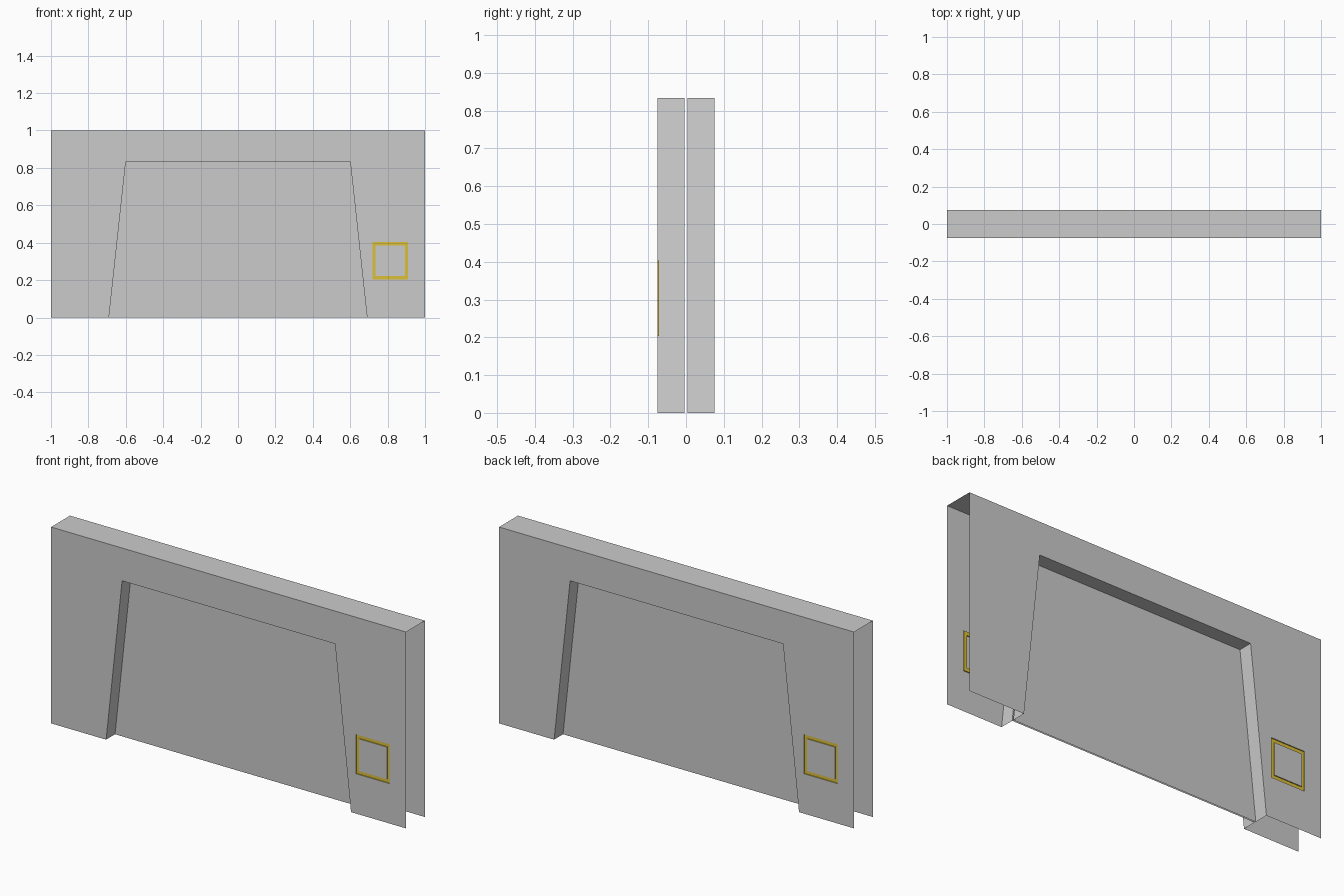
import bpy

if "Cube" in bpy.data.objects:
    bpy.data.objects.remove(bpy.data.objects["Cube"])

T = 0.076      # half wall thickness
GROOVE = 0.005  # depth of the gold inlay
DOOR = 0.004   # half door thickness

gold = bpy.data.materials.new("gold")
gold.diffuse_color = (0.72, 0.53, 0.04, 1)
gold.use_nodes = True
gold.node_tree.nodes["Principled BSDF"].inputs["Base Color"].default_value = gold.diffuse_color


def sheet(name, quads, mat=None):
    """Make one object from quads."""
    verts = [p for q in quads for p in q]
    faces, i = [], 0
    for q in quads:
        faces.append(list(range(i, i + len(q))))
        i += len(q)
    mesh = bpy.data.meshes.new(name)
    mesh.from_pydata(verts, [], faces)
    if mat:
        mesh.materials.append(mat)
    ob = bpy.data.objects.new(name, mesh)
    bpy.context.collection.objects.link(ob)
    return ob


def at(points, y):
    return [(x, y, z) for x, z in points]


def ring(a, ya, b, yb):
    """Quads joining outer loop a to inner loop b (counter-clockwise from the front)."""
    A, B = at(a, ya), at(b, yb)
    n = len(a)
    return [[A[i], A[(i + 1) % n], B[(i + 1) % n], B[i]] for i in range(n)]


def square(x0, x1, z0, z1):
    return [(x0, z0), (x1, z0), (x1, z1), (x0, z1)]


opening = [(-0.69, 0), (0.69, 0), (0.6, 0.833), (-0.6, 0.833)]
pier = [(0.69, 0), (1, 0), (1, 1), (0.6, 0.833)]
outer = square(0.718, 0.908, 0.203, 0.403)
inner = square(0.736, 0.892, 0.221, 0.385)

# Both sides of the wall are the same, turned half a circle
for side, turn in (("front", 0), ("back", 1)):
    parts = []
    # wall face: left pier, lintel, right pier around the inlay, raised centre
    face = [at([(-1, 0), (-0.69, 0), (-0.6, 0.833), (-1, 1)], -T),
            at([(-0.6, 0.833), (0.6, 0.833), (1, 1), (-1, 1)], -T)]
    face += ring(pier, -T, outer, -T)
    face.append(at(inner, -T))
    parts.append(sheet(side + "_wall", face))
    # door jambs and soffit (no threshold)
    parts.append(sheet(side + "_jamb", ring(opening, -T, opening, -DOOR)[1:]))
    # recessed door panel
    parts.append(sheet(side + "_door", [at(opening, -DOOR)]))
    # gold inlay groove
    groove = (ring(outer, -T, outer, -T + GROOVE)
              + ring(outer, -T + GROOVE, inner, -T + GROOVE)
              + ring(inner, -T + GROOVE, inner, -T))
    parts.append(sheet(side + "_inlay", groove, gold))
    if turn:
        for ob in parts:
            for v in ob.data.vertices:
                v.co.x, v.co.y = -v.co.x, -v.co.y

# wall top; ends and underside are open
sheet("wall_top", [[(-1, -T, 1), (1, -T, 1), (1, T, 1), (-1, T, 1)]])
